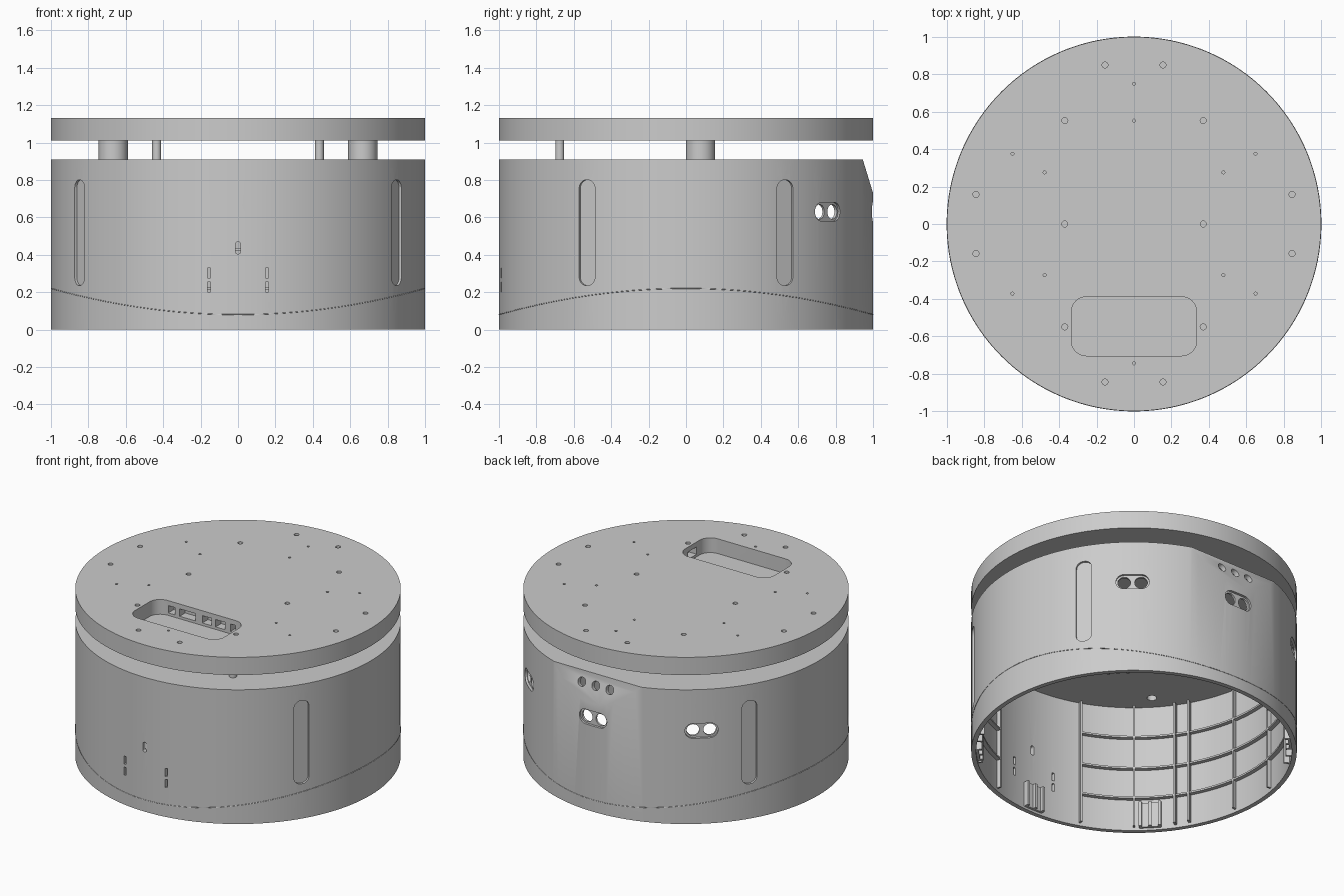
import bpy, bmesh
from math import sin, cos, pi, radians
from mathutils import Matrix, Vector

old = bpy.data.objects.get("Cube")
if old:
    bpy.data.objects.remove(old)

grey = bpy.data.materials.new("light grey")
grey.use_nodes = True
grey.diffuse_color = (0.6, 0.6, 0.6, 1)
grey.node_tree.nodes["Principled BSDF"].inputs["Base Color"].default_value = (0.6, 0.6, 0.6, 1)

WALL, DECK_TOP, PLATE_TOP = 0.03, 0.91, 1.13
BEVEL_POINT = Vector((0, 0.945, DECK_TOP))
BEVEL_NORMAL = Vector((0, 0.18, 0.055)).normalized()


def finish(bm, name):
    bmesh.ops.recalc_face_normals(bm, faces=bm.faces)
    mesh = bpy.data.meshes.new(name)
    bm.to_mesh(mesh)
    bm.free()
    mesh.materials.append(grey)
    ob = bpy.data.objects.new(name, mesh)
    bpy.context.collection.objects.link(ob)
    return ob


def smooth(ob):
    bpy.ops.object.select_all(action='DESELECT')
    ob.select_set(True)
    bpy.context.view_layer.objects.active = ob
    bpy.ops.object.shade_smooth_by_angle(angle=radians(30))


def cut(ob, cutter):
    """Subtract the cutter, then remove it."""
    cutter.hide_render = True
    mod = ob.modifiers.new("cut", 'BOOLEAN')
    mod.operation, mod.solver, mod.object = 'DIFFERENCE', 'EXACT', cutter
    graph = bpy.context.evaluated_depsgraph_get()
    mesh = bpy.data.meshes.new_from_object(ob.evaluated_get(graph))
    ob.modifiers.clear()
    ob.data = mesh
    bpy.data.objects.remove(cutter)


def cylinder(bm, r, z0, z1, x=0, y=0, seg=128):
    bmesh.ops.create_cone(bm, cap_ends=True, segments=seg, radius1=r, radius2=r,
                          depth=z1 - z0, matrix=Matrix.Translation((x, y, (z0 + z1) / 2)))


def drum(name, r, z0, z1, inset):
    """Cylinder with a flat sloped facet at the upper back."""
    bm = bmesh.new()
    cylinder(bm, r, z0, z1)
    bmesh.ops.bisect_plane(bm, geom=bm.verts[:] + bm.edges[:] + bm.faces[:],
                           plane_co=BEVEL_POINT - BEVEL_NORMAL * inset,
                           plane_no=BEVEL_NORMAL, clear_outer=True)
    bmesh.ops.holes_fill(bm, edges=bm.edges[:], sides=0)
    return finish(bm, name)


def prism(bm, w, h, r, depth, matrix, seg=8):
    """Rounded rectangle centred on the matrix, extruded along its local z."""
    pts = []
    for k, (sx, sy) in enumerate([(1, 1), (-1, 1), (-1, -1), (1, -1)]):
        for i in range(seg + 1 if r else 1):
            a = (k + i / seg) * pi / 2
            pts.append((sx * (w / 2 - r) + r * cos(a), sy * (h / 2 - r) + r * sin(a)))
    rings = [[bm.verts.new(matrix @ Vector((x, y, s * depth / 2))) for x, y in pts]
             for s in (-1, 1)]
    low, top = rings
    bm.faces.new(low[::-1])
    bm.faces.new(top)
    for i in range(len(pts)):
        j = (i + 1) % len(pts)
        bm.faces.new((low[i], low[j], top[j], top[i]))
    bmesh.ops.remove_doubles(bm, verts=low + top, dist=1e-5)


def on_wall(deg, z, radius=1.0, side=0):
    """Frame on the round wall: x along it, y up, z outward; 0 degrees is the front."""
    a = radians(deg)
    out, along = Vector((sin(a), -cos(a), 0)), Vector((cos(a), sin(a), 0))
    m = Matrix((along, (0, 0, 1), out)).transposed().to_4x4()
    m.translation = out * radius + along * side + Vector((0, 0, z))
    return m


# Hollow body shell with a closed deck
shell = drum("body_shell", 1, 0, DECK_TOP, 0)
cut(shell, drum("cavity", 1 - WALL, -0.1, 0.87, WALL))

# Shallow panels and sensor recesses
bm = bmesh.new()
for deg in (58, 122, -58, -122):
    prism(bm, 0.10, 0.565, 0.046, 0.03, on_wall(deg, 0.518))
for deg in (180, 139.5, -139.5):
    prism(bm, 0.205, 0.1, 0.049, 0.034, on_wall(deg, 0.63))
cut(shell, finish(bm, "recess_cutter"))

# Holes right through the wall
bm = bmesh.new()
for deg in (180, 139.5, -139.5):
    for s in (-0.052, 0.052):
        prism(bm, 0.078, 0.078, 0.038, 0.2, on_wall(deg, 0.63, side=s))
prism(bm, 0.026, 0.066, 0.0125, 0.2, on_wall(0, 0.437))
for s in (-0.155, 0.155):
    for z in (0.227, 0.302):
        prism(bm, 0.016, 0.054, 0, 0.2, on_wall(0, z, side=s))
tilt = BEVEL_NORMAL.to_track_quat('Z', 'Y').to_matrix().to_4x4()
for x in (-0.105, 0, 0.105):
    prism(bm, 0.058, 0.058, 0.028, 0.1, Matrix.Translation((x, 0.966, 0.84)) @ tilt)
cylinder(bm, 0.03, 0.8, 1, -0.63, -0.58, 24)
cut(shell, finish(bm, "hole_cutter"))
smooth(shell)

# Seam line dipping at the front and back
curve = bpy.data.curves.new("seam", 'CURVE')
curve.dimensions, curve.bevel_depth, curve.bevel_resolution = '3D', 0.002, 0
line = curve.splines.new('POLY')
line.points.add(127)
line.use_cyclic_u = True
for i, p in enumerate(line.points):
    a = 2 * pi * i / 128
    p.co = (cos(a), sin(a), 0.22 - 0.14 * sin(a) ** 2, 1)
curve.materials.append(grey)
bpy.context.collection.objects.link(bpy.data.objects.new("skirt_seam", curve))


def ring(bm, z, start, end):
    """Arc-shaped rib along the inside of the wall."""
    spot = on_wall(start, z, 0.957)
    vs = [bm.verts.new(spot @ Vector((0, y, r)))
          for y, r in ((-.006, -.014), (.006, -.014), (.006, .015), (-.006, .015))]
    es = [bm.edges.new((vs[i], vs[(i + 1) % 4])) for i in range(4)]
    bmesh.ops.spin(bm, geom=vs + es, cent=(0, 0, 0), axis=(0, 0, 1),
                   angle=radians(end - start), steps=(end - start) // 3)


# Inner stiffening ribs
bm = bmesh.new()
for z in (0.22, 0.43):
    ring(bm, z, 20, 340)
for start, end in ((20, 125), (235, 340)):
    ring(bm, 0.65, start, end)
for side in (1, -1):
    for deg in (20, 40, 80, 100, 160):
        prism(bm, 0.012, 0.85, 0, 0.03, on_wall(side * deg, 0.445, 0.957))
    for deg in (58, 122):
        for s in (-0.045, 0.045):
            prism(bm, 0.014, 0.85, 0, 0.04, on_wall(side * deg, 0.445, 0.955, s))
finish(bm, "inner_ribs")

# Latch brackets along the lower rim
bm = bmesh.new()
for deg in (0, 46, -46, 134, -134):
    for s in (-0.06, 0, 0.06):
        prism(bm, 0.018, 0.17, 0, 0.045, on_wall(deg, 0.1, 0.955, s))
    prism(bm, 0.138, 0.17, 0, 0.02, on_wall(deg, 0.1, 0.963))
finish(bm, "rim_brackets")

# Spacer posts between deck and top plate
bm = bmesh.new()
for side in (1, -1):
    cylinder(bm, 0.078, 0.9, 1.02, side * 0.667, 0.078, 48)
    cylinder(bm, 0.024, 0.9, 1.02, side * 0.435, -0.675, 32)
smooth(finish(bm, "spacer_posts"))

# Top plate with connector pocket and screw holes
bm = bmesh.new()
cylinder(bm, 1, 1.01, PLATE_TOP)
plate = finish(bm, "top_plate")

bm = bmesh.new()
prism(bm, 0.67, 0.315, 0.08, 0.2, Matrix.Translation((0, -0.547, 1.13)))
cut(plate, finish(bm, "pocket_cutter"))

bm = bmesh.new()
for x, w in ((-0.225, 0.05), (-0.105, 0.12), (0.04, 0.07), (0.14, 0.07), (0.235, 0.035)):
    prism(bm, w, 0.05, 0, 0.1, on_wall(0, 1.072, 0.38, x))
prism(bm, 0.09, 0.05, 0, 0.1, on_wall(90, 1.072, 0.34, -0.547))
large = [(0.155, 0.85), (0.155, -0.845), (0.845, 0.158), (0.845, -0.158),
         (0.37, 0.553), (0.37, 0), (0.37, -0.55)]
small = [(0.65, 0.375), (0.65, -0.372), (0.478, 0.276), (0.478, -0.273)]
for side in (1, -1):
    for spots, r in ((large, 0.016), (small, 0.008)):
        for x, y in spots:
            cylinder(bm, r, 1.09, 1.2, side * x, y, 16)
for y in (0.75, 0.553, -0.745):
    cylinder(bm, 0.008, 1.09, 1.2, 0, y, 16)
cut(plate, finish(bm, "port_and_screw_cutter"))
smooth(plate)
